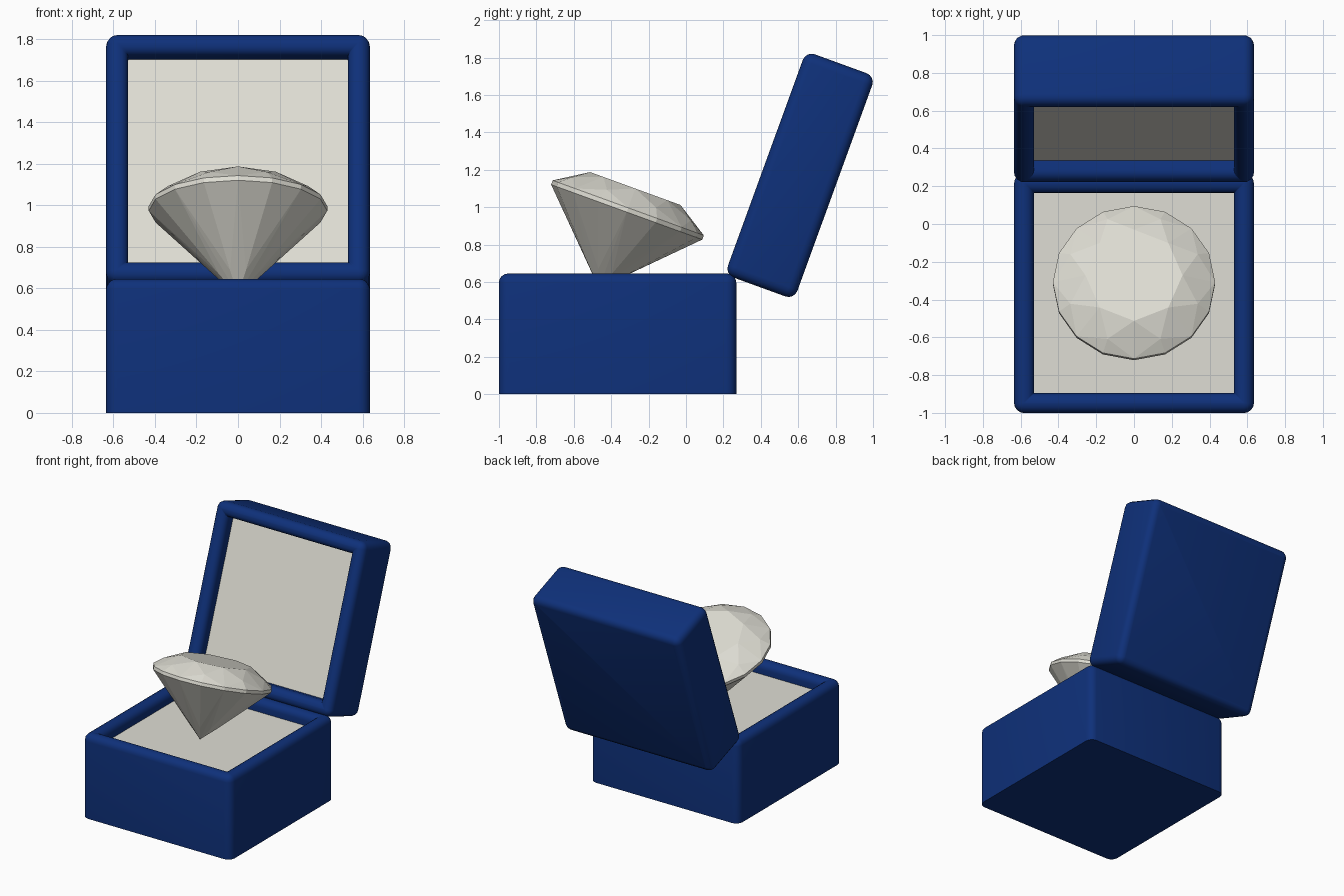
import bpy, bmesh
from math import sin, cos, pi, radians

cube = bpy.data.objects.get("Cube")
if cube:
    bpy.data.objects.remove(cube, do_unlink=True)


def make_material(name, rgb):
    mat = bpy.data.materials.new(name)
    mat.use_nodes = True
    mat.diffuse_color = (*rgb, 1)
    mat.node_tree.nodes["Principled BSDF"].inputs["Base Color"].default_value = (*rgb, 1)
    return mat


BLUE = make_material("royal_blue", (0.0045, 0.03, 0.195))
IVORY = make_material("pale_ivory", (0.74, 0.73, 0.66))

HALF = 0.635     # half width of the square box
ROUND = 0.05     # edge rounding
WALL = 0.105     # wall thickness
STEPS = 4


def finish(name, bm, materials, location, tilt):
    bmesh.ops.recalc_face_normals(bm, faces=bm.faces[:])
    mesh = bpy.data.meshes.new(name)
    bm.to_mesh(mesh)
    bm.free()
    for mat in materials:
        mesh.materials.append(mat)
    obj = bpy.data.objects.new(name, mesh)
    bpy.context.collection.objects.link(obj)
    obj.location = location
    obj.rotation_euler.x = radians(tilt)
    return obj


def rounded_square(bm, half, radius, z):
    """Ring of vertices around a square with rounded corners."""
    ring = []
    for corner in range(4):
        mid = pi / 4 + corner * pi / 2
        cx = (half - radius) * (1 if cos(mid) > 0 else -1)
        cy = (half - radius) * (1 if sin(mid) > 0 else -1)
        for i in range(STEPS + 1):
            a = mid - pi / 4 + i / STEPS * pi / 2
            ring.append(bm.verts.new((cx + radius * cos(a), cy + radius * sin(a), z)))
    return ring


def tray(name, height, depth, round_bottom, location, tilt):
    """Open tray: rounded rim and a recessed ivory lining."""
    arc = [i / STEPS * pi / 2 for i in range(STEPS + 1)]
    # Profile as (inset from the outside, z), from the bottom to the lining
    if round_bottom:
        profile = [(ROUND * (1 - sin(a)), ROUND * (1 - cos(a))) for a in arc]
    else:
        profile = [(0, 0)]
    profile += [(ROUND * (1 - cos(a)), height - ROUND * (1 - sin(a))) for a in arc]
    profile += [(WALL - ROUND * (1 - sin(a)), height - ROUND * (1 - cos(a))) for a in arc]
    profile.append((WALL, height - depth))

    bm = bmesh.new()
    rings = [rounded_square(bm, HALF - d, max(ROUND + 0.004 - d, 0.003), z)
             for d, z in profile]
    for low, high in zip(rings, rings[1:]):
        for i in range(len(low)):
            j = (i + 1) % len(low)
            bm.faces.new((low[i], low[j], high[j], high[i]))
    bm.faces.new(rings[0][::-1])
    lining = bm.faces.new(rings[-1])
    lining.material_index = 1
    obj = finish(name, bm, (BLUE, IVORY), location, tilt)
    bpy.ops.object.select_all(action="DESELECT")
    obj.select_set(True)
    bpy.context.view_layer.objects.active = obj
    bpy.ops.object.shade_smooth_by_angle(angle=radians(35))
    return obj


# Box base and the open lid leaning back
tray("box_base", 0.645, 0.09, False, (0, -0.366, 0), 0)
tilt = radians(20)
lid_height = 0.395
lid_y = 0.61 + cos(tilt) * lid_height / 2
lid_z = 1.17 - sin(tilt) * lid_height / 2
tray("box_lid", lid_height, 0.1, True, (0, lid_y, lid_z), 70)

# Brilliant-cut gem: facets come from the hull of its corner rings
gem = bmesh.new()
for count, radius, z, turn in (
        (8, 0.257, 0.122, 0),       # table
        (8, 0.365, 0.064, 0.5),     # crown
        (16, 0.43, 0.012, 0),       # upper girdle
        (16, 0.43, -0.012, 0),      # lower girdle
        (8, 0.1, -0.35, 0.5)):      # pavilion
    for k in range(count):
        a = (k + turn) / count * 2 * pi + pi / 2
        gem.verts.new((radius * cos(a), radius * sin(a), z))
gem.verts.new((0, 0, -0.445))
bmesh.ops.convex_hull(gem, input=gem.verts[:])
bmesh.ops.dissolve_limit(gem, angle_limit=radians(1), verts=gem.verts[:], edges=gem.edges[:])
finish("gemstone", gem, (IVORY,), (0, -0.313, 0.985), -20)
